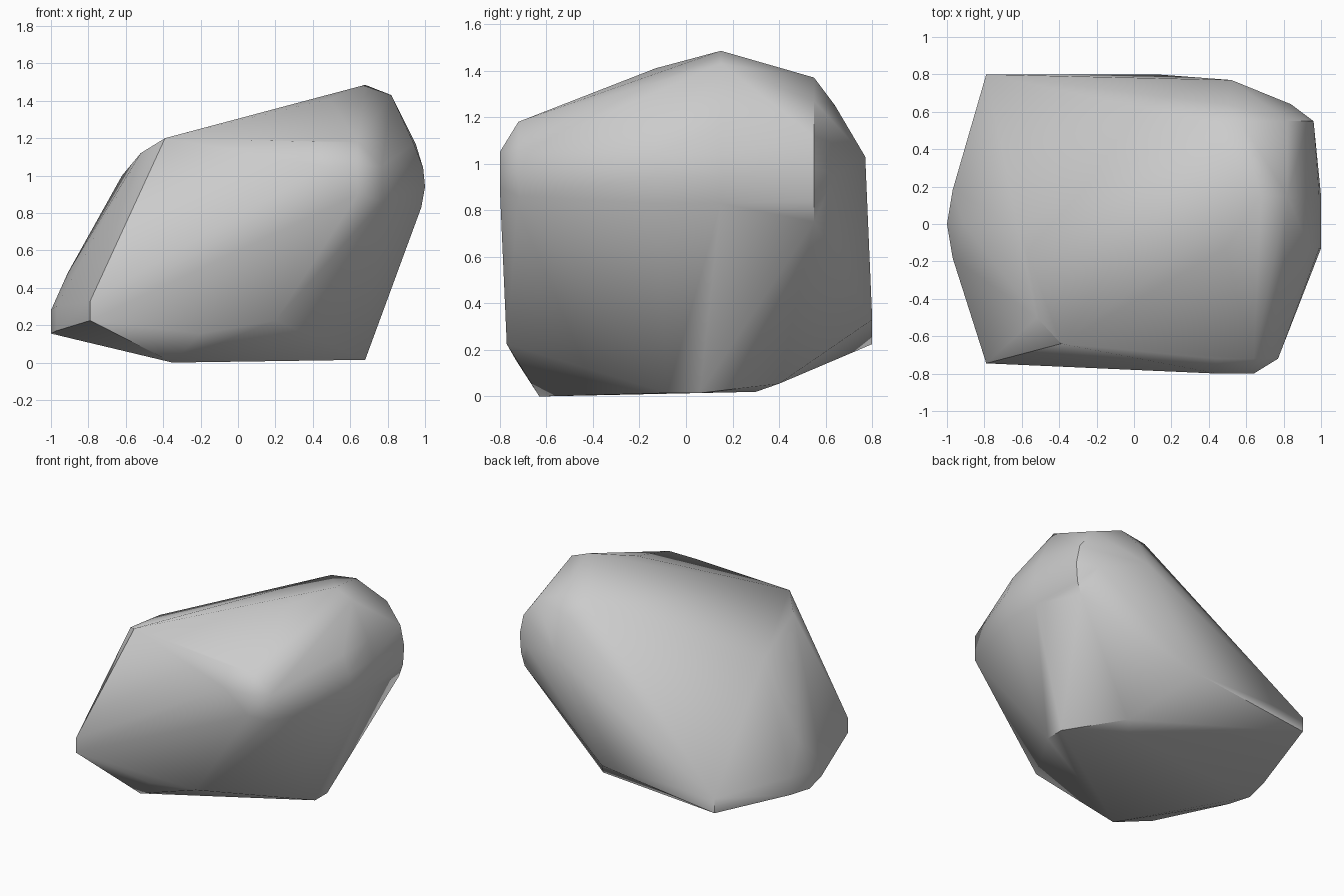
import bpy
import bmesh
import math

# Remove the default object only
default_cube = bpy.data.objects.get("Cube")
if default_cube is not None:
    bpy.data.objects.remove(default_cube, do_unlink=True)


def make_material(name, colour):
    material = bpy.data.materials.new(name)
    material.use_nodes = True
    material.diffuse_color = colour
    shader = material.node_tree.nodes["Principled BSDF"]
    shader.inputs["Base Color"].default_value = colour
    shader.inputs["Roughness"].default_value = 0.9
    return material


def slice_at(depth, outline):
    """Corner points of an upright slice: (x, z) pairs at one depth."""
    return [(x, depth, z) for x, z in outline]


def upright(x, y, *heights):
    """Corner points stacked above one another."""
    return [(x, y, z) for z in heights]


corners = []

# Rounded shoulder on the left, swept from back to front
corners += slice_at(.55, [(.37, 1.34), (.57, 1.37), (.82, 1.27), (.93, 1.12), (.96, .98), (.95, .84), (.92, .75)])
corners += slice_at(.15, [(.68, 1.485), (.82, 1.43), (.95, 1.17), (.99, 1.04), (1, .94), (.98, .83)])
corners += slice_at(-.13, [(.49, 1.41), (.94, 1.17), (.99, 1.04), (1, .94), (.98, .83)])

# Blunt knob at the front
corners += slice_at(-.72, [(.44, 1.18), (.64, 1.18), (.77, 1.05), (.77, .86)])
corners += upright(.64, -.8, 1.05, .9) + upright(.45, -.8, 1.05)

# Upper ridge and its chipped end
corners += upright(-.39, -.64, 1.2, 1.12)
corners += upright(-.52, -.5, 1.12) + upright(-.62, -.02, 1)

# Tapered tail with two short upright corners
for y in (.8, -.745):
    corners += upright(-.79, y, .225, .33)
for y in (-.18, .18):
    corners += upright(-.97, y, .17, .3)
corners += upright(-1, 0, .155, .28) + upright(-.91, 0, .48)

# Back wall
corners += upright(.12, .8, .33) + upright(.52, .77, 1.03)
corners += upright(.5, .64, 1.25) + upright(.84, .64, .95)

# Underside and lower front edge
corners += upright(-.35, -.63, 0) + upright(-.2, -.73, .155) + upright(.2, -.77, .225)
corners += upright(.68, -.08, .015) + upright(.68, .06, .015)
corners += upright(.3, .3, .02) + upright(.39, .4, .055)

# Wrap the corners in one closed stone shell
shell = bmesh.new()
for corner in corners:
    shell.verts.new(corner)
hull = bmesh.ops.convex_hull(shell, input=shell.verts[:])
loose = {item for item in hull["geom_interior"] + hull["geom_unused"]
         if isinstance(item, bmesh.types.BMVert)}
bmesh.ops.delete(shell, geom=list(loose), context="VERTS")
bmesh.ops.dissolve_limit(shell, angle_limit=math.radians(1),
                         verts=shell.verts[:], edges=shell.edges[:])
bmesh.ops.recalc_face_normals(shell, faces=shell.faces[:])

mesh = bpy.data.meshes.new("boulder")
shell.to_mesh(mesh)
shell.free()
mesh.materials.append(make_material("stone grey", (.6, .6, .6, 1)))
boulder = bpy.data.objects.new("boulder", mesh)
bpy.context.collection.objects.link(boulder)

# Soft facets with the hardest breaks kept crisp
bpy.ops.object.select_all(action="DESELECT")
boulder.select_set(True)
bpy.context.view_layer.objects.active = boulder
bpy.ops.object.shade_smooth_by_angle(angle=math.radians(40))
